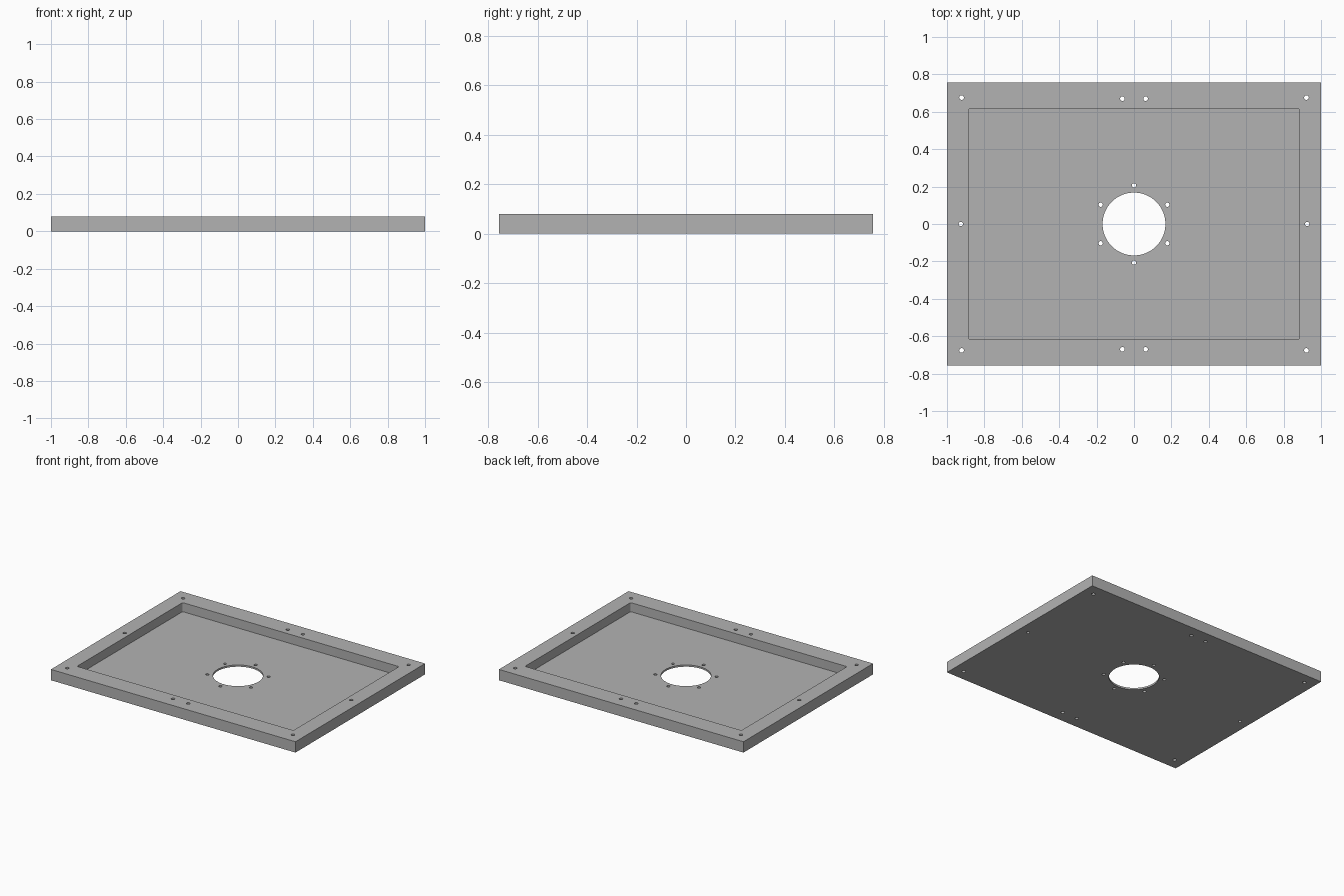
import bpy
import bmesh
from math import cos, sin, pi
from mathutils import Matrix, Vector

HALF_X, HALF_Y, HEIGHT = 1.0, 0.757, 0.08
POCKET_X, POCKET_Y, FLOOR = 0.885, 0.617, 0.013

if "Cube" in bpy.data.objects:
    bpy.data.objects.remove(bpy.data.objects["Cube"])

grey = bpy.data.materials.new("plain grey")
grey.use_nodes = True
colour = (0.45, 0.45, 0.45, 1)
grey.diffuse_color = colour
grey.node_tree.nodes["Principled BSDF"].inputs["Base Color"].default_value = colour


def add_object(name, bm):
    mesh = bpy.data.meshes.new(name)
    bm.to_mesh(mesh)
    bm.free()
    mesh.materials.append(grey)
    obj = bpy.data.objects.new(name, mesh)
    bpy.context.collection.objects.link(obj)
    return obj


def box(name, half_x, half_y, low, high, corner=0):
    bm = bmesh.new()
    size = Vector((2 * half_x, 2 * half_y, high - low))
    bmesh.ops.create_cube(bm, size=1, matrix=Matrix.Translation((0, 0, (low + high) / 2))
                          @ Matrix.Diagonal(size).to_4x4())
    if corner:
        upright = [e for e in bm.edges if abs(e.verts[0].co.z - e.verts[1].co.z) > 0.01]
        bmesh.ops.bevel(bm, geom=upright, offset=corner, segments=4, profile=0.5, affect='EDGES')
    return add_object(name, bm)


def drill(bm, x, y, radius, sides):
    bmesh.ops.create_cone(bm, cap_ends=True, segments=sides, radius1=radius, radius2=radius,
                          depth=0.4, matrix=Matrix.Translation((x, y, 0)))


# Solid plate and the shallow-cornered pocket in its top
tray = box("mounting_tray", HALF_X, HALF_Y, 0, HEIGHT)
pocket = box("pocket_cutter", POCKET_X, POCKET_Y, FLOOR, HEIGHT + 0.1, corner=0.008)

# Central opening, its ring of six screw holes, and the rim holes
holes = bmesh.new()
drill(holes, 0, 0, 0.168, 64)
for i in range(6):
    angle = pi / 6 + i * pi / 3
    drill(holes, 0.206 * cos(angle), 0.206 * sin(angle), 0.0115, 20)
for side in (-1, 1):
    drill(holes, side * 0.926, 0, 0.0115, 20)
    for end in (-1, 1):
        drill(holes, side * 0.922, end * 0.676, 0.0125, 20)
        drill(holes, side * 0.062, end * 0.67, 0.0125, 20)
hole_cutter = add_object("hole_cutter", holes)

# Cut, then discard the cutters
bpy.context.view_layer.objects.active = tray
tray.select_set(True)
for cutter in (pocket, hole_cutter):
    cutter.hide_render = True
    mod = tray.modifiers.new(cutter.name, 'BOOLEAN')
    mod.operation = 'DIFFERENCE'
    mod.solver = 'EXACT'
    mod.object = cutter
    bpy.ops.object.modifier_apply(modifier=mod.name)
    bpy.data.objects.remove(cutter)

bpy.ops.object.shade_smooth_by_angle(angle=pi / 6)
